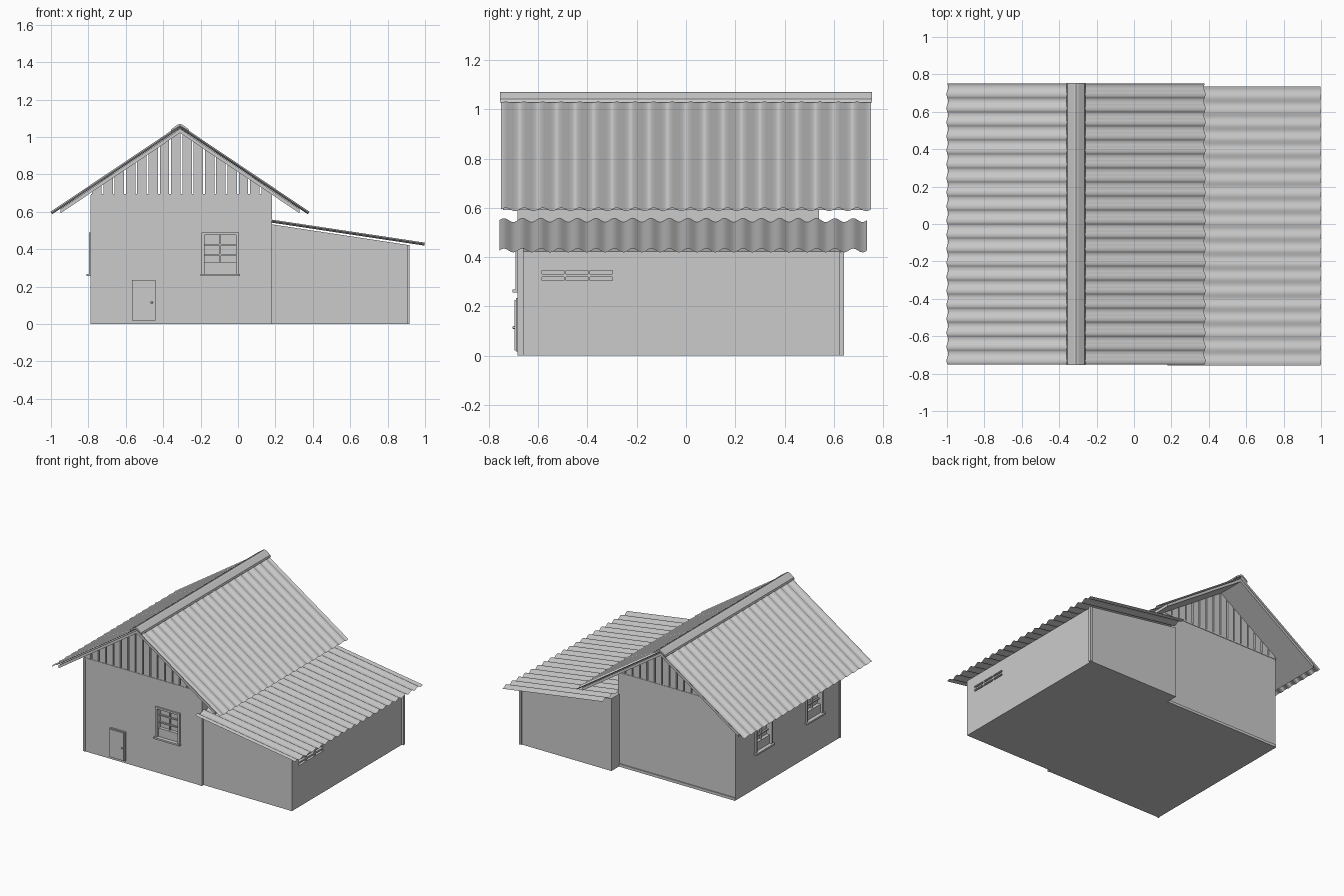
import bpy, bmesh, math
from mathutils import Vector

if "Cube" in bpy.data.objects:
    bpy.data.objects.remove(bpy.data.objects["Cube"])


def finish(name, bm):
    bmesh.ops.recalc_face_normals(bm, faces=bm.faces)
    me = bpy.data.meshes.new(name)
    bm.to_mesh(me)
    bm.free()
    ob = bpy.data.objects.new(name, me)
    bpy.context.collection.objects.link(ob)
    return ob


def prism(name, profile, y0, y1):
    """Extrude an xz profile along y."""
    bm = bmesh.new()
    f = bm.faces.new([bm.verts.new((x, y0, z)) for x, z in profile])
    ext = bmesh.ops.extrude_face_region(bm, geom=[f])["geom"]
    bmesh.ops.translate(bm, vec=(0, y1 - y0, 0),
                        verts=[v for v in ext if isinstance(v, bmesh.types.BMVert)])
    return finish(name, bm)


def box(name, x0, x1, y0, y1, z0, z1):
    return prism(name, [(x0, z0), (x1, z0), (x1, z1), (x0, z1)], y0, y1)


def corrugated(name, a, b, y0, y1, waves=20, amp=0.008, thick=0.005, seg=8):
    """Wavy sheet running from xz point a to xz point b."""
    a, b = Vector((a[0], 0, a[1])), Vector((b[0], 0, b[1]))
    d = (b - a).normalized()
    n = Vector((-d.z, 0, d.x))
    if n.z < 0:
        n = -n
    bm = bmesh.new()
    prev = None
    for i in range(waves * seg + 1):
        t = i / (waves * seg)
        off = n * amp * math.sin(math.tau * waves * t) + Vector((0, y0 + (y1 - y0) * t, 0))
        cur = [bm.verts.new(a + off), bm.verts.new(b + off)]
        if prev:
            bm.faces.new((prev[0], prev[1], cur[1], cur[0]))
        prev = cur
    bmesh.ops.solidify(bm, geom=bm.faces[:], thickness=thick)
    ob = finish(name, bm)
    bpy.ops.object.select_all(action='DESELECT')
    ob.select_set(True)
    bpy.context.view_layer.objects.active = ob
    bpy.ops.object.shade_smooth_by_angle(angle=math.radians(40))


def cut(target, cutter):
    cutter.hide_render = True
    cutter.hide_viewport = True
    m = target.modifiers.new("cut", 'BOOLEAN')
    m.object = cutter
    m.solver = 'EXACT'


XL, XR, YF, YB = -0.785, 0.18, -0.68, 0.54
RX, RZ, HALF, SLOPE = -0.31, 1.055, 0.688, 0.671


def roof_z(x, drop=0.0):
    return RZ - drop - SLOPE * abs(x - RX)


# Main block and lean-to walls
main = box("main_walls", XL, XR, YF, YB, 0, 0.69)
lean = prism("lean_to_walls", [(0.166, 0), (0.905, 0), (0.905, 0.423), (0.166, 0.535)], -0.662, 0.635)
box("lean_to_corner_post", 0.9, 0.918, 0.622, 0.642, 0, 0.421)
box("main_back_plinth", XL, 0.166, YB, YB + 0.008, 0, 0.02)
box("main_left_corner_post", XL - 0.004, XL + 0.012, YF - 0.004, YF + 0.012, 0, 0.69)
box("main_right_corner_post", 0.165, XR + 0.003, YF - 0.004, YF + 0.012, 0, 0.69)

# Gable planks on front and back, with narrow open gaps
pitch = (XR - XL) / 16
for side, y0 in (("front", YF), ("back", YB - 0.015)):
    for i in range(16):
        x0 = XL + i * pitch + 0.005
        x1 = x0 + pitch - 0.01
        pts = [(x0, 0.69), (x1, 0.69), (x1, roof_z(x1, 0.03))]
        if x0 < RX < x1:
            pts.append((RX, roof_z(RX, 0.03)))
        pts.append((x0, roof_z(x0, 0.03)))
        prism(f"gable_plank_{side}_{i}", pts, y0, y0 + 0.015)
    box(f"gable_sill_{side}", XL, XR, y0 - 0.003, y0 + 0.018, 0.682, 0.694)

# Main roof: deck, corrugated sheets and ridge cap
e = 0.64
prism("roof_deck", [(RX - e, roof_z(RX - e, 0.034)), (RX, roof_z(RX, 0.034)),
                    (RX + e, roof_z(RX + e, 0.034)), (RX + e, roof_z(RX + e, 0.012)),
                    (RX, roof_z(RX, 0.012)), (RX - e, roof_z(RX - e, 0.012))], -0.742, 0.742)
for side, s in (("left", -1), ("right", 1)):
    x = RX + s * HALF
    corrugated(f"roof_sheet_{side}", (RX, RZ), (x, roof_z(x)), -0.75, 0.75)
prism("ridge_cap", [(RX - 0.05, 1.028), (RX, 1.06), (RX + 0.05, 1.028), (RX + 0.046, 1.042),
                    (RX + 0.012, 1.066), (RX, 1.07), (RX - 0.012, 1.066), (RX - 0.046, 1.042)],
      -0.755, 0.755)

# Lean-to roof
corrugated("lean_to_roof", (XR, 0.55), (0.998, 0.427), -0.757, 0.735)


def window(name, face, c):
    """Recessed window centred at c along the front or left wall."""
    def part(label, u0, u1, d0, d1, z0, z1):
        if face == "front":
            return box(f"{name}_{label}", c + u0, c + u1, YF - d1, YF - d0, z0, z1)
        return box(f"{name}_{label}", XL - d1, XL - d0, c + u0, c + u1, z0, z1)
    cut(main, part("cutter", -0.088, 0.088, -0.03, 0.05, 0.268, 0.478))
    for s, u in (("a", -0.1), ("b", 0.085)):
        part(f"jamb_{s}", u, u + 0.015, -0.03, 0.012, 0.26, 0.49)
    part("head", -0.1, 0.1, -0.03, 0.012, 0.476, 0.49)
    part("sill", -0.106, 0.106, -0.03, 0.024, 0.256, 0.268)
    part("mullion", -0.003, 0.003, -0.025, -0.015, 0.33, 0.478)
    for i, z in enumerate((0.37, 0.424)):
        part(f"bar_{i}", -0.088, 0.088, -0.025, -0.013, z - 0.004, z + 0.004)
    part("lower_panel", -0.086, 0.086, -0.03, -0.005, 0.266, 0.33)


window("front_window", "front", -0.095)
window("left_window_rear", "left", 0.22)
window("left_window_front", "left", -0.375)

# Door with frame and knob
box("door_frame", -0.568, -0.442, YF - 0.01, YF + 0.005, 0.018, 0.234)
box("door_leaf", -0.56, -0.45, YF - 0.015, YF + 0.005, 0.022, 0.227)
bm = bmesh.new()
bmesh.ops.create_uvsphere(bm, u_segments=12, v_segments=8, radius=0.006)
bmesh.ops.translate(bm, verts=bm.verts, vec=(-0.461, YF - 0.019, 0.115))
finish("door_knob", bm)

# Vent slots in the right wall
for r, z in enumerate((0.305, 0.331)):
    for k in range(3):
        y = -0.585 + k * 0.098
        cut(lean, box(f"vent_cutter_{r}_{k}", 0.88, 0.95, y, y + 0.09, z, z + 0.015))
